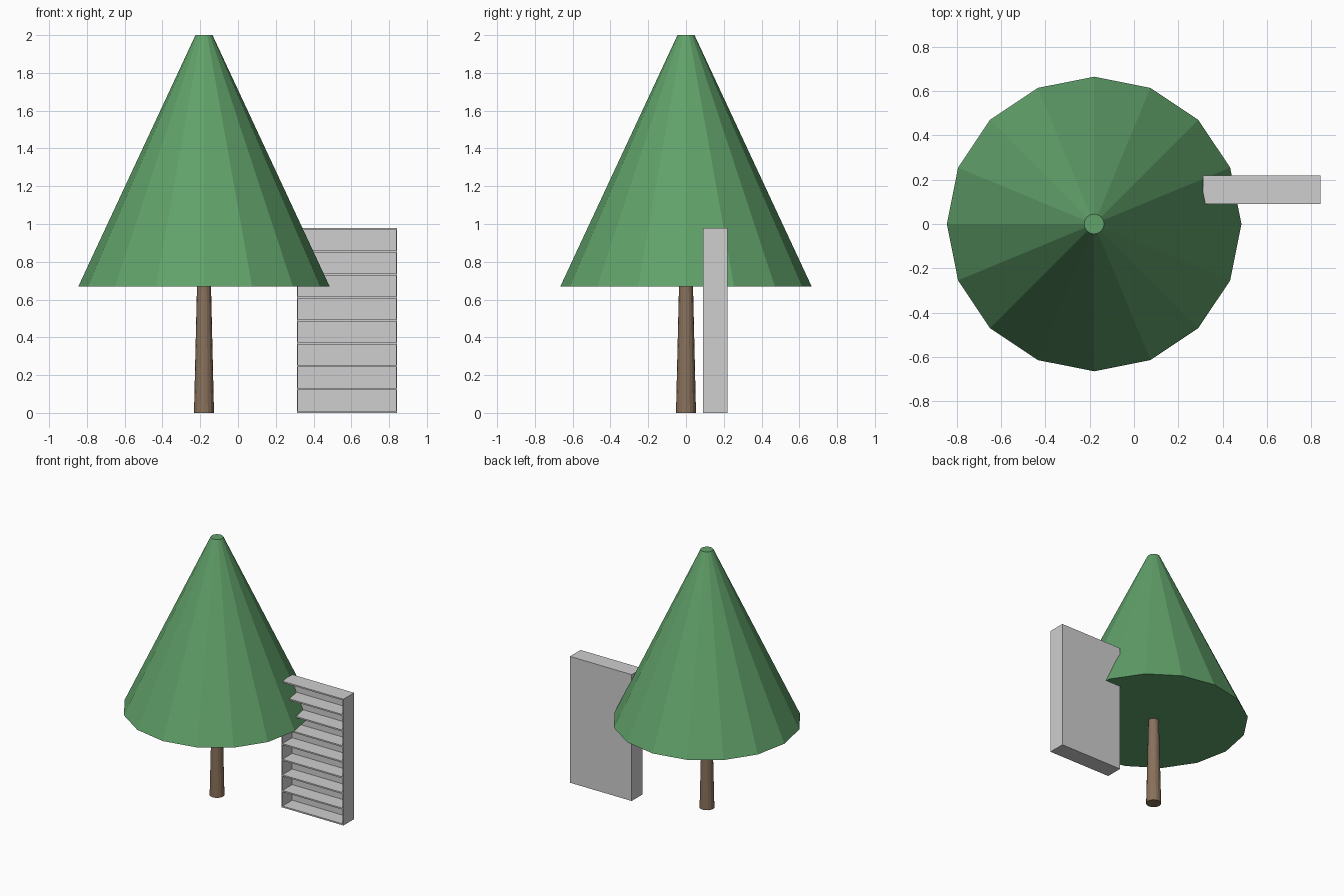
import bpy
import math

if "Cube" in bpy.data.objects:
    bpy.data.objects.remove(bpy.data.objects["Cube"])


def material(name, rgb):
    m = bpy.data.materials.new(name)
    m.diffuse_color = (*rgb, 1)
    m.use_nodes = True
    m.node_tree.nodes["Principled BSDF"].inputs["Base Color"].default_value = m.diffuse_color
    return m


GREEN = material("leaf green", (0.12, 0.36, 0.145))
BROWN = material("bark brown", (0.25, 0.165, 0.105))
GREY = material("light grey", (0.62, 0.62, 0.62))


def cone(name, x, r1, r2, z0, z1, sides, mat):
    bpy.ops.mesh.primitive_cone_add(vertices=sides, radius1=r1, radius2=r2,
                                    depth=z1 - z0, location=(x, 0, (z0 + z1) / 2))
    ob = bpy.context.object
    ob.name = name
    ob.data.materials.append(mat)
    return ob


def box(name, x0, x1, y0, y1, z0, z1, mat):
    bpy.ops.mesh.primitive_cube_add(
        size=1, location=((x0 + x1) / 2, (y0 + y1) / 2, (z0 + z1) / 2))
    ob = bpy.context.object
    ob.name = name
    ob.scale = (x1 - x0, y1 - y0, z1 - z0)
    bpy.ops.object.transform_apply(location=False, rotation=False, scale=True)
    ob.data.materials.append(mat)
    return ob


# Tree
TREE_X = -0.18
cone("foliage", TREE_X, 0.665, 0.045, 0.67, 2.0, 16, GREEN)
cone("trunk", TREE_X, 0.053, 0.036, 0.0, 0.72, 16, BROWN)

# Open-fronted shelf unit beside the tree
X0, X1, Y0, Y1, TOP, T = 0.312, 0.842, 0.09, 0.22, 0.98, 0.011
box("shelf_side_left", X0, X0 + T * 0.6, Y0, Y1, 0, TOP, GREY)
box("shelf_side_right", X1 - T * 0.6, X1, Y0, Y1, 0, TOP, GREY)
box("shelf_back", X0 + T * 0.6, X1 - T * 0.6, Y1 - T, Y1, 0, TOP, GREY)
for i in range(9):
    z = i * (TOP - T) / 8
    box(f"shelf_board_{i + 1}", X0 + T * 0.6, X1 - T * 0.6, Y0, Y1 - T, z, z + T, GREY)
